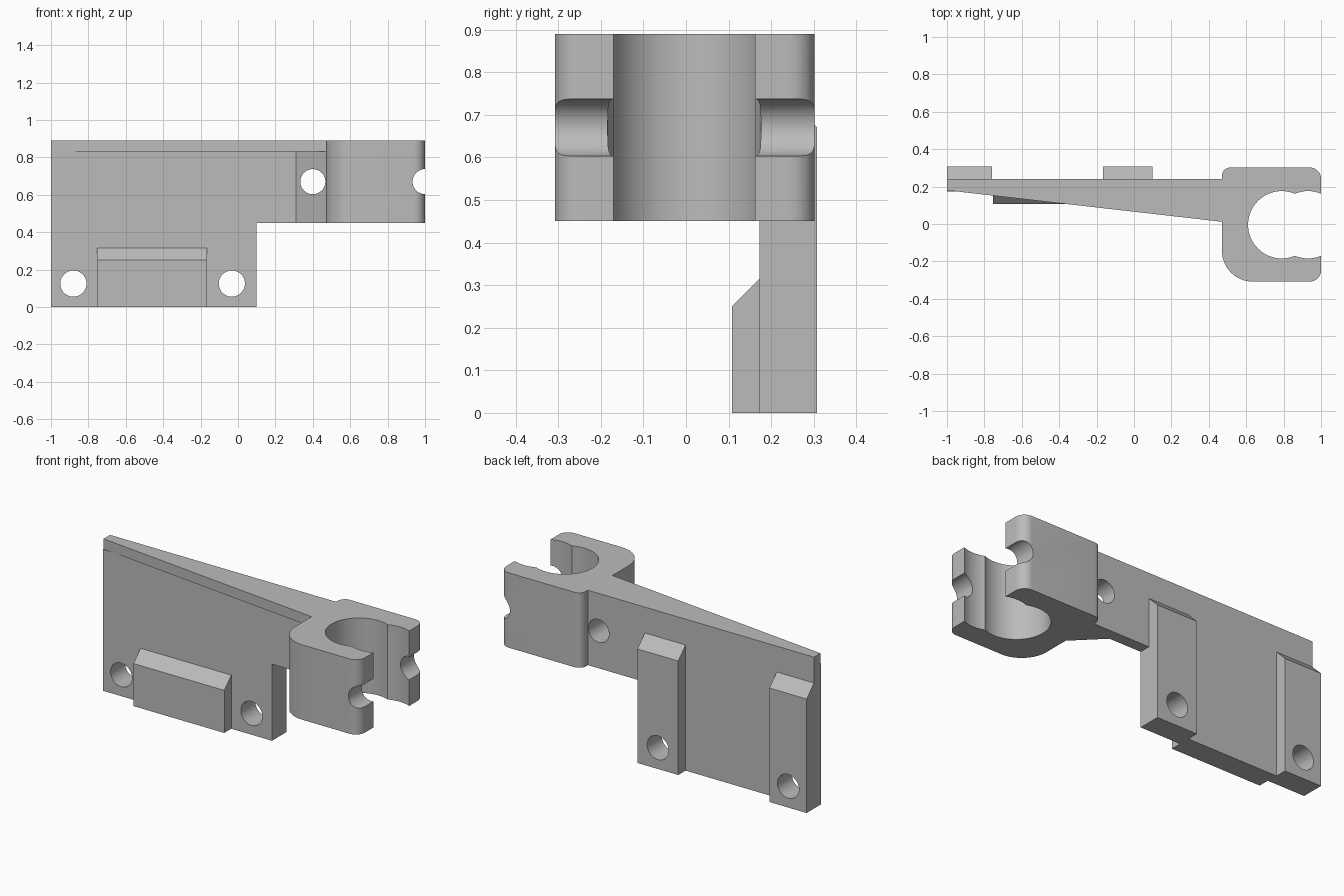
import bpy, bmesh, math
from mathutils import Vector

if "Cube" in bpy.data.objects:
    bpy.data.objects.remove(bpy.data.objects["Cube"], do_unlink=True)

grey = bpy.data.materials.new("plain grey")
grey.use_nodes = True
grey.diffuse_color = (0.5, 0.5, 0.5, 1)
grey.node_tree.nodes["Principled BSDF"].inputs["Base Color"].default_value = (0.5, 0.5, 0.5, 1)


def prism(name, outline, axis, lo, hi):
    """Extrude a 2D outline along an axis; the outline uses the other two axes in order."""
    def place(p, d):
        c = list(p)
        c.insert("xyz".index(axis), d)
        return c
    bm = bmesh.new()
    base = bm.faces.new([bm.verts.new(place(p, lo)) for p in outline])
    grown = bmesh.ops.extrude_face_region(bm, geom=[base])["geom"]
    shift = Vector(place((0, 0), hi - lo))
    bmesh.ops.translate(bm, vec=shift, verts=[v for v in grown if isinstance(v, bmesh.types.BMVert)])
    bmesh.ops.recalc_face_normals(bm, faces=bm.faces)
    mesh = bpy.data.meshes.new(name)
    bm.to_mesh(mesh)
    bm.free()
    mesh.materials.append(grey)
    obj = bpy.data.objects.new(name, mesh)
    bpy.context.collection.objects.link(obj)
    return obj


def arc(cx, cy, r, start, end, steps):
    angles = [math.radians(start + (end - start) * i / steps) for i in range(steps + 1)]
    return [(cx + r * math.cos(a), cy + r * math.sin(a)) for a in angles]


def activate(obj):
    bpy.ops.object.select_all(action="DESELECT")
    obj.select_set(True)
    bpy.context.view_layer.objects.active = obj


def drill(obj, axis, x, c, r, sides=48):
    """Cut a round hole along an axis."""
    cutter = prism("hole_cutter", arc(x, c, r, 0, 360, sides)[:-1], axis, -1, 2)
    cutter.hide_render = True
    activate(obj)
    mod = obj.modifiers.new("hole", "BOOLEAN")
    mod.operation, mod.solver, mod.object = "DIFFERENCE", "EXACT", cutter
    bpy.ops.object.modifier_apply(modifier=mod.name)
    bpy.data.objects.remove(cutter, do_unlink=True)


FRONT, BACK = 0.173, 0.24       # plate faces
ARM_Z, FLANGE_Z, TOP = 0.45, 0.83, 0.89
ARM_X = 0.47                    # where the arm meets the clamp
HOLE_R = 0.07
TIE_Z = 0.67

# L-shaped mounting plate
plate = prism("mounting_plate",
              [(-1, 0), (0.1, 0), (0.1, ARM_Z), (ARM_X, ARM_Z), (ARM_X, FLANGE_Z), (-1, FLANGE_Z)],
              "y", FRONT, BACK)

# Tapered stiffening flange along the top
prism("top_flange", [(-1, 0.18), (ARM_X, 0.012), (ARM_X, BACK), (-1, BACK)], "z", FLANGE_Z, TOP)

# Corner gusset between plate and clamp
gusset = prism("corner_gusset", [(0.31, FRONT), (ARM_X, 0.012), (ARM_X, FRONT)],
               "z", ARM_Z, FLANGE_Z)

# Chamfered block on the front
prism("front_block", [(FRONT, 0), (0.108, 0), (0.108, 0.25), (FRONT, 0.315)], "x", -0.755, -0.165)

# Chamfered rails on the back
rail_profile = [(BACK, 0), (0.308, 0), (0.308, 0.67), (BACK, 0.738)]
outer_rail = prism("outer_back_rail", rail_profile, "x", -1, -0.758)
inner_rail = prism("inner_back_rail", rail_profile, "x", -0.165, 0.1)

# Screw holes and tie hole
for x, rail in ((-0.88, outer_rail), (-0.033, inner_rail)):
    for part in (plate, rail):
        drill(part, "y", x, 0.125, HOLE_R)
for part in (plate, gusset):
    drill(part, "y", 0.4, TIE_Z, 0.067)

# Open clamp with rounded corners
y0, y1 = -0.308, 0.302
clamp = prism("open_clamp",
              arc(ARM_X + 0.165, y0 + 0.165, 0.165, 180, 270, 16)
              + arc(0.94, y0 + 0.06, 0.06, 270, 360, 10)
              + arc(0.94, y1 - 0.06, 0.06, 0, 90, 10)
              + arc(ARM_X + 0.045, y1 - 0.045, 0.045, 90, 180, 10),
              "z", ARM_Z, TOP)
for x in (0.79, 0.93):
    drill(clamp, "z", x, -0.004, 0.18, 64)
drill(clamp, "y", 1.0, TIE_Z, 0.067)

for part in (plate, gusset, outer_rail, inner_rail, clamp):
    activate(part)
    bpy.ops.object.shade_smooth_by_angle(angle=math.radians(25))
